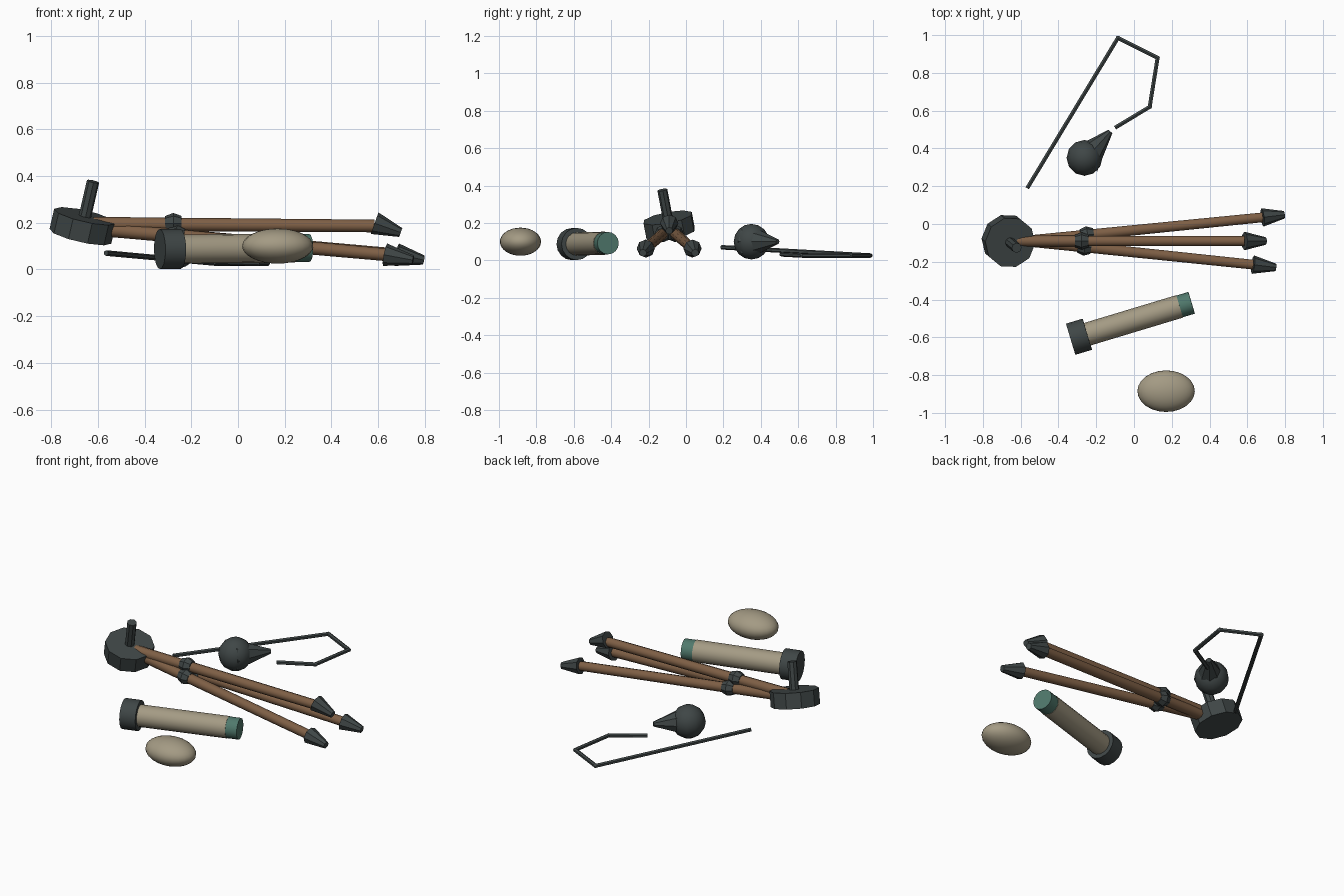
import bpy, math
from mathutils import Vector

cube = bpy.data.objects.get("Cube")
if cube:
    bpy.data.objects.remove(cube, do_unlink=True)


def material(name, rgb):
    m = bpy.data.materials.new(name)
    m.use_nodes = True
    m.diffuse_color = (*rgb, 1)
    m.node_tree.nodes["Principled BSDF"].inputs["Base Color"].default_value = (*rgb, 1)
    return m


IRON = material("dark iron", (0.05, 0.062, 0.062))
WOOD = material("brown wood", (0.21, 0.115, 0.06))
CREAM = material("cream", (0.37, 0.325, 0.23))
TEAL = material("teal", (0.08, 0.19, 0.15))


def finish(name, mat, smooth=True, angle=40):
    ob = bpy.context.object
    ob.name = name
    ob.data.materials.append(mat)
    if smooth:
        bpy.ops.object.shade_smooth_by_angle(angle=math.radians(angle))
    return ob


def rod(name, a, b, r1, r2, sides, mat, smooth=True):
    """Straight or tapered round part running from a to b."""
    a, b = Vector(a), Vector(b)
    d = b - a
    bpy.ops.mesh.primitive_cone_add(vertices=sides, radius1=r1, radius2=r2,
                                    depth=d.length, location=(a + b) / 2,
                                    rotation=d.to_track_quat('Z', 'Y').to_euler())
    return finish(name, mat, smooth)


def ball(name, loc, scale, mat, segments=24, rings=16, smooth=True):
    bpy.ops.mesh.primitive_uv_sphere_add(segments=segments, ring_count=rings,
                                         radius=1, location=loc)
    bpy.context.object.scale = scale
    bpy.ops.object.transform_apply(location=False, rotation=False, scale=True)
    return finish(name, mat, smooth)


# Tilted tripod head with its mounting post
axis = Vector((0.23, -0.19, 1)).normalized()
hub = Vector((-0.665, -0.09, 0.185))
rod("tripod_head", hub - axis * 0.045, hub + axis * 0.045, 0.136, 0.136, 10, IRON, False)
rod("tripod_post", hub, hub + axis * 0.2, 0.027, 0.027, 8, IRON, False)

# Three folded legs, each with a collar and a pointed foot
legs = [
    ("left", (-0.62, -0.095, 0.175), (0.68, 0.035, 0.063), (0.795, 0.049, 0.04)),
    ("middle", (-0.62, -0.09, 0.195), (0.585, -0.09, 0.198), (0.697, -0.09, 0.158)),
    ("right", (-0.62, -0.085, 0.175), (0.63, -0.215, 0.063), (0.75, -0.23, 0.04)),
]
for side, top, ankle, tip in legs:
    top, ankle = Vector(top), Vector(ankle)
    rod(f"{side}_leg", top, ankle - Vector((0, 0, 0.012)) * (side == "middle"),
        0.03, 0.027, 10, WOOD)
    rod(f"{side}_foot", ankle, tip, 0.049, 0.02, 8, IRON, False)
    mid = top.lerp(ankle, 0.285)
    step = (ankle - top).normalized() * 0.035
    rod(f"{side}_collar_upper", mid - step, mid, 0.033, 0.046, 8, IRON, False)
    rod(f"{side}_collar_lower", mid, mid + step, 0.046, 0.033, 8, IRON, False)

# Telescope tube lying on its hood
start, end = Vector((-0.335, -0.61, 0.087)), Vector((0.305, -0.417, 0.092))
along = (end - start).normalized()
rod("telescope_hood", start, start + along * 0.092, 0.086, 0.086, 16, IRON)
rod("telescope_tube", start + along * 0.05, end - along * 0.066, 0.062, 0.062, 16, CREAM)
rod("telescope_eye_end", end - along * 0.068, end, 0.06, 0.06, 16, TEAL)

# Smooth oval stone
ball("oval_stone", (0.17, -0.885, 0.1), (0.152, 0.11, 0.075), CREAM)

# Plumb weight: ball with a blunt cone
ball("weight_ball", (-0.262, 0.35, 0.1), (0.095, 0.095, 0.095), IRON, 12, 8)
rod("weight_point", (-0.262, 0.338, 0.1), (-0.125, 0.49, 0.1), 0.09, 0.014, 8, IRON, False)

# Bent cord lying on the ground
path = [(-0.565, 0.19, 0.07), (-0.085, 0.985, 0.026), (0.125, 0.88, 0.026),
        (0.083, 0.62, 0.026), (-0.1, 0.51, 0.032)]
for i, (a, b) in enumerate(zip(path, path[1:]), 1):
    rod(f"cord_segment_{i}", a, b, 0.012, 0.012, 6, IRON, False)
for i, p in enumerate(path[1:-1], 1):
    ball(f"cord_bend_{i}", p, (0.012, 0.012, 0.012), IRON, 8, 6)
